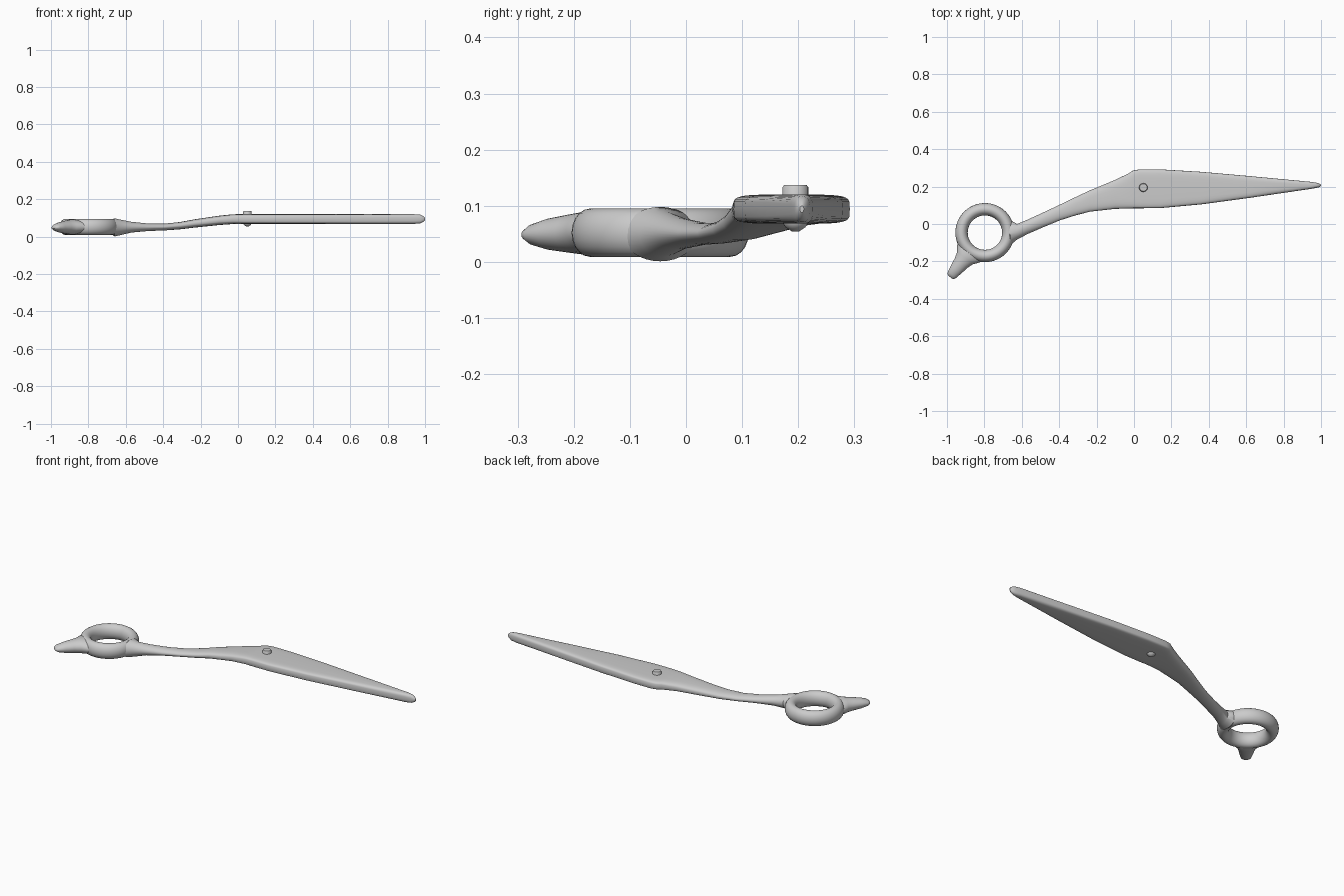
import bpy, bmesh, math
from mathutils import Vector

if "Cube" in bpy.data.objects:
    bpy.data.objects.remove(bpy.data.objects["Cube"])

SEG = 32


def finish(name, bm, angle=40):
    bmesh.ops.recalc_face_normals(bm, faces=bm.faces)
    mesh = bpy.data.meshes.new(name)
    bm.to_mesh(mesh)
    bm.free()
    ob = bpy.data.objects.new(name, mesh)
    bpy.context.collection.objects.link(ob)
    bpy.ops.object.select_all(action='DESELECT')
    ob.select_set(True)
    bpy.context.view_layer.objects.active = ob
    bpy.ops.object.shade_smooth_by_angle(angle=math.radians(angle))
    return ob


def loft(name, sections, side):
    """Skin superellipse sections: (centre, half width, half height, exponent)."""
    bm = bmesh.new()
    rings = []
    for c, hw, hh, n in sections:
        ring = []
        for i in range(SEG):
            a = 2 * math.pi * i / SEG
            u = math.copysign(abs(math.cos(a)) ** (2 / n), math.cos(a))
            v = math.copysign(abs(math.sin(a)) ** (2 / n), math.sin(a))
            ring.append(bm.verts.new(Vector(c) + side * (u * hw) + Vector((0, 0, v * hh))))
        rings.append(ring)
    for r, s in zip(rings, rings[1:]):
        for i in range(SEG):
            j = (i + 1) % SEG
            bm.faces.new((r[i], r[j], s[j], s[i]))
    bm.faces.new(rings[0])
    bm.faces.new(rings[-1])
    return finish(name, bm)


def lathe(name, profile, centre, scale_z=1, closed=False, steps=48):
    """Spin (radius, z) points about a vertical axis."""
    bm = bmesh.new()
    vs = [bm.verts.new((r, 0, z)) for r, z in profile]
    es = [bm.edges.new(p) for p in zip(vs, vs[1:])]
    if closed:
        es.append(bm.edges.new((vs[-1], vs[0])))
    bmesh.ops.spin(bm, geom=vs + es, cent=(0, 0, 0), axis=(0, 0, 1),
                   angle=2 * math.pi, steps=steps)
    bmesh.ops.remove_doubles(bm, verts=bm.verts, dist=1e-5)
    bmesh.ops.translate(bm, verts=bm.verts, vec=centre)
    return finish(name, bm)


# Blade and shank: x, y low, y high, z low, z high, squareness
body = [
    (-0.685, -0.110, 0.020, 0.020, 0.085, 2),
    (-0.660, -0.112, 0.020, 0.001, 0.098, 2),
    (-0.625, -0.083, 0.000, 0.009, 0.090, 2),
    (-0.570, -0.054, 0.023, 0.022, 0.079, 2),
    (-0.480, -0.015, 0.064, 0.030, 0.070, 2),
    (-0.395, 0.020, 0.104, 0.033, 0.069, 2),
    (-0.310, 0.047, 0.145, 0.039, 0.078, 2.3),
    (-0.235, 0.066, 0.180, 0.048, 0.092, 2.6),
    (-0.100, 0.081, 0.236, 0.062, 0.112, 3.2),
    (-0.030, 0.083, 0.270, 0.067, 0.119, 4),
    (-0.005, 0.084, 0.286, 0.068, 0.120, 4.5),
    (0.030, 0.084, 0.292, 0.068, 0.120, 5),
    (0.140, 0.085, 0.292, 0.068, 0.120, 5),
    (0.360, 0.105, 0.279, 0.068, 0.120, 5),
    (0.620, 0.140, 0.256, 0.068, 0.120, 4.5),
    (0.940, 0.187, 0.226, 0.068, 0.120, 3),
    (0.975, 0.193, 0.221, 0.071, 0.117, 2.5),
    (0.992, 0.197, 0.216, 0.079, 0.109, 2),
    (1.000, 0.203, 0.210, 0.088, 0.100, 2),
]
loft("blade_and_shank",
     [((x, (y0 + y1) / 2, (z0 + z1) / 2), (y1 - y0) / 2, (z1 - z0) / 2, n)
      for x, y0, y1, z0, z1, n in body], Vector((0, 1, 0)))

# Finger ring with an oval cross-section
ring_centre = Vector((-0.797, -0.046, 0.052))
oval = [(0.125 + 0.033 * math.cos(math.tau * i / 20), 0.043 * math.sin(math.tau * i / 20))
        for i in range(20)]
lathe("finger_ring", oval, ring_centre, closed=True)

# Finger rest tapering away from the ring
a = math.radians(232)
out = Vector((math.cos(a), math.sin(a), 0))
side = Vector((-math.sin(a), math.cos(a), 0))
rest = [(0.120, 0.085, 0.034), (0.145, 0.075, 0.041), (0.172, 0.054, 0.038),
        (0.205, 0.043, 0.034), (0.250, 0.035, 0.028), (0.285, 0.028, 0.019),
        (0.297, 0.022, 0.011), (0.302, 0.014, 0.005)]
loft("finger_rest",
     [(ring_centre + out * d - Vector((0, 0, 0.02 * (d - 0.12))), w, h, 2)
      for d, w, h in rest], side)

# Pivot screw through the blade, bevelled head and tapered foot
lathe("pivot_screw",
      [(0, 0.137), (0.020, 0.137), (0.023, 0.133), (0.023, 0.070),
       (0.018, 0.062), (0.006, 0.054), (0, 0.054)], (0.05, 0.195, 0), steps=24)
